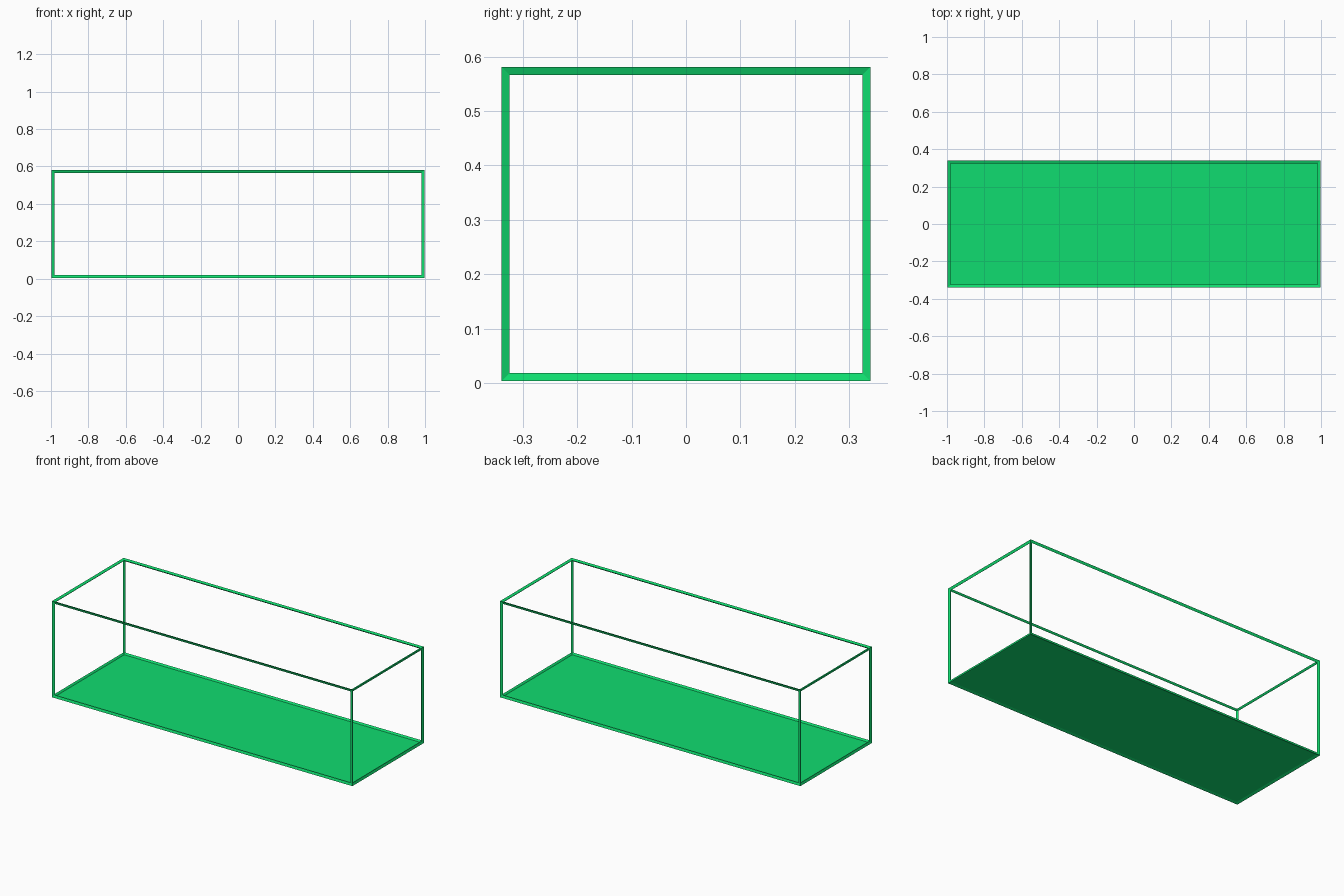
import bpy

if "Cube" in bpy.data.objects:
    bpy.data.objects.remove(bpy.data.objects["Cube"])

LENGTH, WIDTH, HEIGHT = 2.0, 0.686, 0.585
BAR = 0.019                      # frame bar thickness

green = bpy.data.materials.new("green")
green.diffuse_color = (0.005, 0.72, 0.16, 1)
green.use_nodes = True
green.node_tree.nodes["Principled BSDF"].inputs["Base Color"].default_value = green.diffuse_color


def finish(name):
    obj = bpy.context.object
    obj.name = name
    obj.data.materials.append(green)
    bpy.ops.object.transform_apply(location=True, rotation=False, scale=True)
    return obj


# Open frame: a box turned into diamond-section bars along its edges
bpy.ops.mesh.primitive_cube_add(size=1, location=(0, 0, HEIGHT / 2))
bpy.context.object.scale = (LENGTH - BAR, WIDTH - BAR, HEIGHT - BAR)
frame = finish("frame")
wire = frame.modifiers.new("bars", "WIREFRAME")
wire.thickness = BAR
wire.offset = 0
wire.use_even_offset = True
wire.use_replace = True

# Floor panel held inside the bottom bars
bpy.ops.mesh.primitive_plane_add(size=1, location=(0, 0, BAR / 2))
bpy.context.object.scale = (LENGTH - BAR, WIDTH - BAR, 1)
finish("floor_panel")
